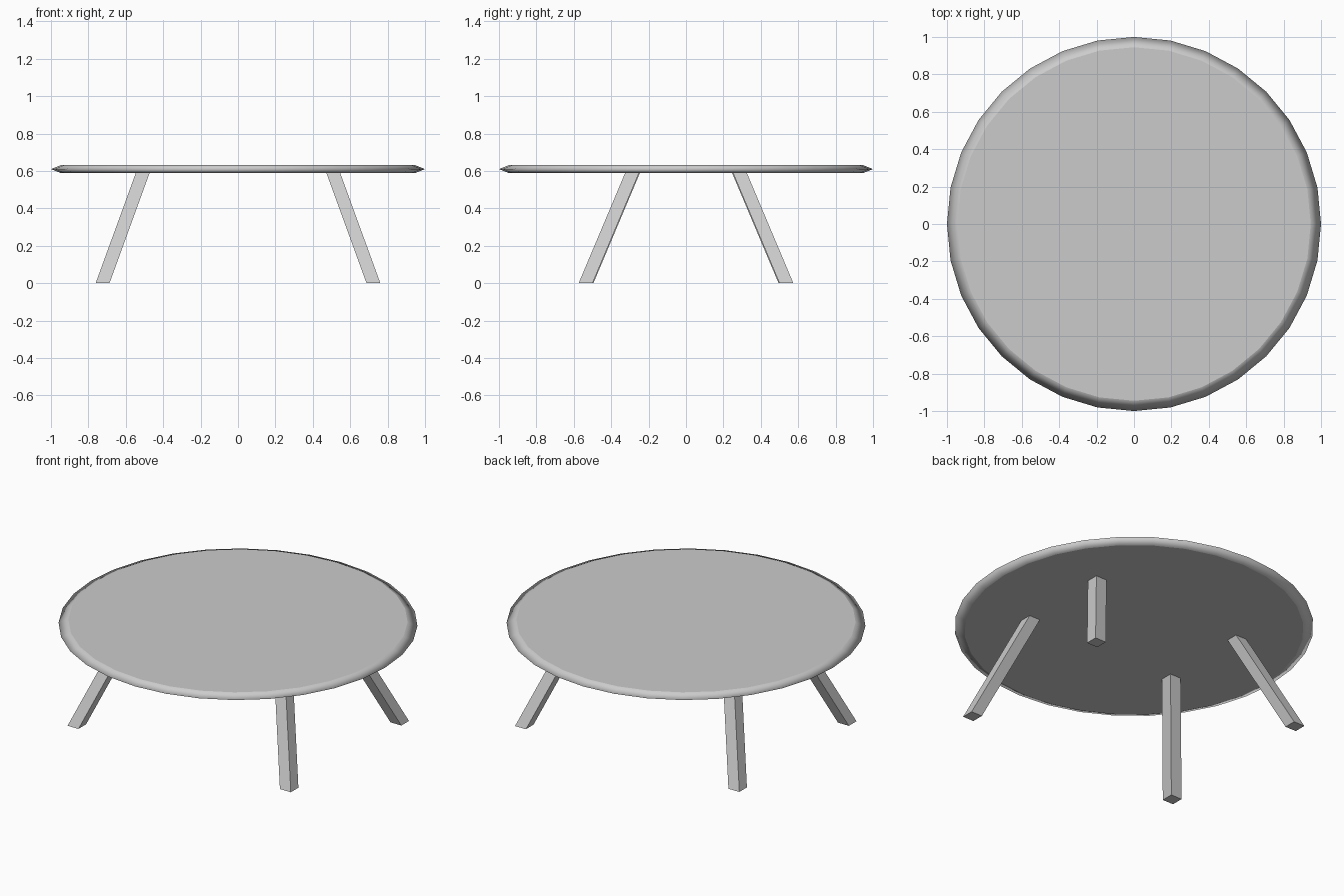
import bpy, bmesh
from math import cos, sin, pi

if "Cube" in bpy.data.objects:
    bpy.data.objects.remove(bpy.data.objects["Cube"])


def make_object(name, verts, faces):
    mesh = bpy.data.meshes.new(name)
    mesh.from_pydata(verts, [], faces)
    bm = bmesh.new()
    bm.from_mesh(mesh)
    bmesh.ops.recalc_face_normals(bm, faces=bm.faces)
    bm.to_mesh(mesh)
    bm.free()
    obj = bpy.data.objects.new(name, mesh)
    bpy.context.collection.objects.link(obj)
    return obj


# Round top: 32-sided disc with a pointed, smooth-shaded rim
SIDES = 32
profile = [(0.945, 0.588), (1.0, 0.61), (0.945, 0.632)]
verts = [(r * cos(2 * pi * i / SIDES), r * sin(2 * pi * i / SIDES), z)
         for r, z in profile for i in range(SIDES)]
faces = [tuple(range(SIDES)), tuple(range(2 * SIDES, 3 * SIDES))]
for ring in range(2):
    for i in range(SIDES):
        a, b = ring * SIDES + i, ring * SIDES + (i + 1) % SIDES
        faces.append((a, b, b + SIDES, a + SIDES))
top = make_object("table_top", verts, faces)
for poly in top.data.polygons:
    poly.use_smooth = len(poly.vertices) == 4


# Splayed square legs, cut level at the floor and under the top
def leg(name, sx, sy, y_shift=0.0):
    ends = [(0.724, 0.537, 0.0), (0.51, 0.289, 0.588)]
    h = 0.037
    pts = [(sx * (x + dx), sy * (y + y_shift + dy), z)
           for x, y, z in ends
           for dx, dy in ((-h, -h), (h, -h), (h, h), (-h, h))]
    quads = [(0, 1, 2, 3), (4, 5, 6, 7)]
    quads += [(i, (i + 1) % 4, (i + 1) % 4 + 4, i + 4) for i in range(4)]
    make_object(name, pts, quads)


for side, sx, shift in (("right", 1, 0.0), ("left", -1, -0.005)):
    for end, sy in (("front", -1), ("back", 1)):
        leg(f"{end}_{side}_leg", sx, sy, shift)
